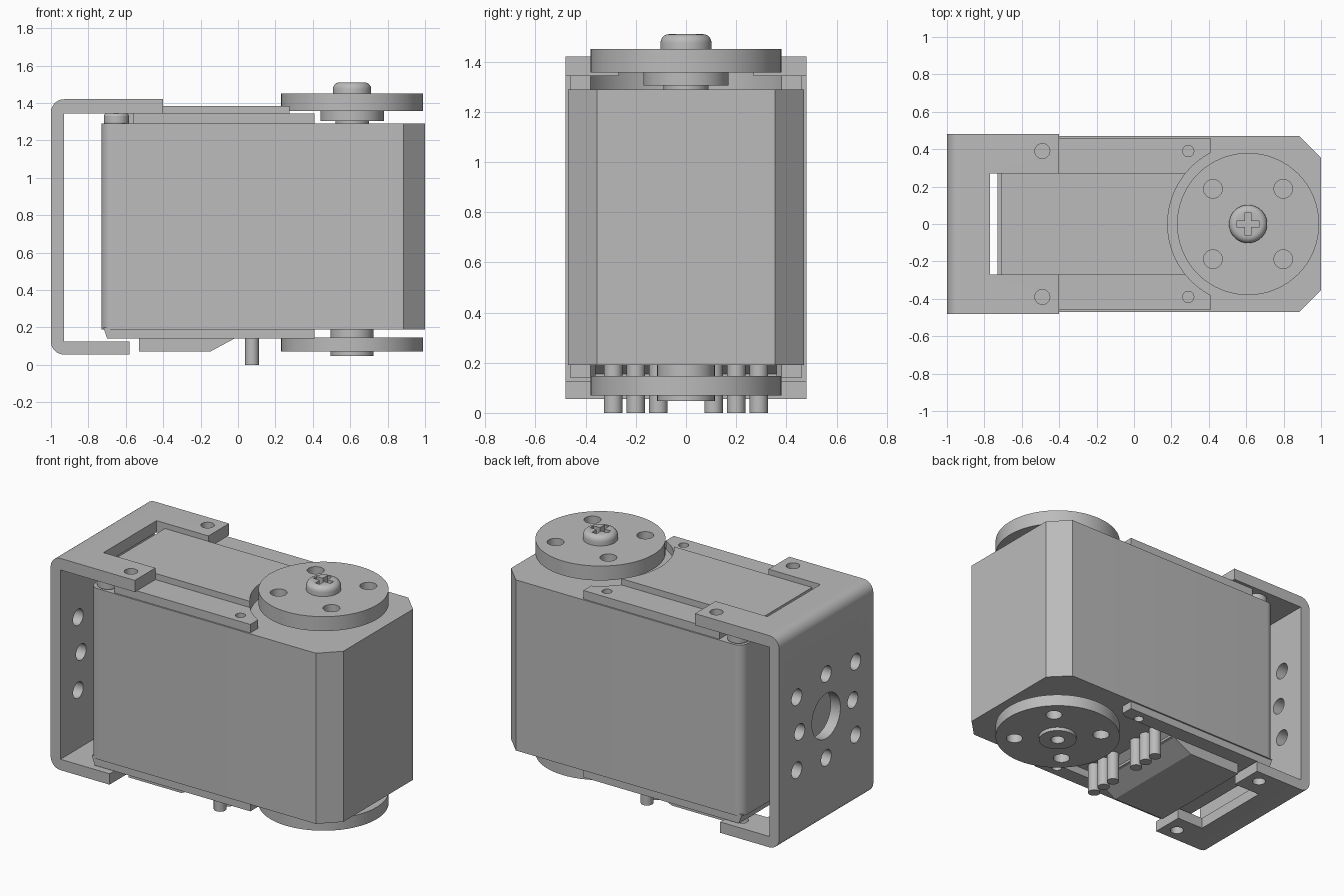
import bpy, bmesh, math
from mathutils import Vector, Matrix

old = bpy.data.objects.get("Cube")
if old:
    bpy.data.objects.remove(old, do_unlink=True)

grey = bpy.data.materials.new("Plain grey")
grey.use_nodes = True
tone = (0.5, 0.5, 0.5, 1)
grey.diffuse_color = tone
grey.node_tree.nodes["Principled BSDF"].inputs["Base Color"].default_value = tone


def finish(name, bm):
    bmesh.ops.recalc_face_normals(bm, faces=bm.faces)
    me = bpy.data.meshes.new(name)
    bm.to_mesh(me)
    bm.free()
    me.materials.append(grey)
    ob = bpy.data.objects.new(name, me)
    bpy.context.collection.objects.link(ob)
    return ob


def prism(name, outline, lo, hi, axis="z"):
    """Extrude a closed 2D outline along z, or an xz outline along y."""
    bm = bmesh.new()
    place = (lambda p, d: (p[0], p[1], d)) if axis == "z" else (lambda p, d: (p[0], d, p[1]))
    face = bm.faces.new([bm.verts.new(place(p, lo)) for p in outline])
    out = bmesh.ops.extrude_face_region(bm, geom=[face])
    step = Vector(place((0, 0), hi - lo))
    bmesh.ops.translate(bm, vec=step, verts=[v for v in out["geom"] if isinstance(v, bmesh.types.BMVert)])
    return finish(name, bm)


def box(name, x, y, z):
    return prism(name, [(x[0], y[0]), (x[1], y[0]), (x[1], y[1]), (x[0], y[1])], z[0], z[1])


def cylinder(name, x, y, r, lo, hi, sides=64):
    ring = [(x + r * math.cos(math.tau * i / sides), y + r * math.sin(math.tau * i / sides)) for i in range(sides)]
    return prism(name, ring, lo, hi)


def corner(cx, cy, r, start, steps=8):
    """Quarter arc, counter-clockwise from the start angle in degrees."""
    return [(cx + r * math.cos(math.radians(start + 90 * i / steps)),
             cy + r * math.sin(math.radians(start + 90 * i / steps))) for i in range(steps + 1)]


def activate(ob):
    bpy.ops.object.select_all(action="DESELECT")
    ob.select_set(True)
    bpy.context.view_layer.objects.active = ob


def cut(ob, *cutters):
    for c in cutters:
        mod = ob.modifiers.new("cut", "BOOLEAN")
        mod.operation, mod.solver, mod.object = "DIFFERENCE", "EXACT", c
        activate(ob)
        bpy.ops.object.modifier_apply(modifier=mod.name)
        bpy.data.objects.remove(c, do_unlink=True)


def smooth(ob):
    activate(ob)
    bpy.ops.object.shade_smooth_by_angle(angle=math.radians(30))


AXLE = 0.61      # x of the output shaft
SIDES = ((1, "back"), (-1, "front"))

# Main housing: chamfered at the shaft end, rounded at the other
outline = [(0.885, -0.47), (1, -0.355), (1, 0.355), (0.885, 0.47)]
outline += corner(-0.67, 0.41, 0.06, 90) + corner(-0.67, -0.41, 0.06, 180)
smooth(prism("housing", outline, 0.19, 1.29))


def cover(name, x, y, z):
    """Raised cover piece with a round clearance for the horn."""
    ob = box(name, x, y, z)
    cut(ob, cylinder("cutter", AXLE, 0, 0.43, -1, 3, 96))
    return ob


# Top cover: raised middle and lower side rails with screw holes
smooth(cover("top_cover", (-0.71, 0.6), (-0.27, 0.27), (1.28, 1.385)))
for s, side in SIDES:
    top = cover("top_rail_" + side, (-0.56, 0.41), sorted((s * 0.26, s * 0.46)), (1.28, 1.345))
    low = cover("bottom_rail_" + side, (-0.1, 0.41), sorted((s * 0.36, s * 0.46)), (0.14, 0.2))
    for rail in (top, low):
        cut(rail, cylinder("cutter", 0.29, s * 0.39, 0.03, -1, 3, 24))
        smooth(rail)
    # Rounded screw heads on the corners of the case
    head = cylinder("case_screw_" + side, -0.65, s * 0.39, 0.067, 1.28, 1.345, 32)
    bev = head.modifiers.new("round", "BEVEL")
    bev.width, bev.segments = 0.015, 3
    smooth(head)

# Bottom cover with tapered edge, and the sloped connector hump
base = box("bottom_cover", (-0.72, 0), (-0.46, 0.46), (0.14, 0.2))
bm = bmesh.new()
bm.from_mesh(base.data)
for v in bm.verts:
    if v.co.z < 0.17 and v.co.x < -0.5:
        v.co.x += 0.02
bm.to_mesh(base.data)
bm.free()
prism("connector_hump", [(-0.53, 0.15), (-0.53, 0.07), (-0.15, 0.07), (-0.02, 0.14), (0.05, 0.192), (-0.3, 0.192)],
      -0.36, 0.36, "y")

# Two rows of connector pins
for s, side in SIDES:
    for i in range(3):
        smooth(cylinder("pin_%s_%d" % (side, i + 1), 0.075, s * (0.11 + 0.09 * i), 0.037, 0, 0.2, 24))

# C-shaped mounting bracket
profile = [(-0.58, 0.055), (-0.58, 0.125), (-0.93, 0.125), (-0.93, 1.345), (-0.4, 1.345), (-0.4, 1.42)]
profile += corner(-0.93, 1.35, 0.07, 90) + corner(-0.93, 0.125, 0.07, 180)
bracket = prism("mounting_bracket", profile, -0.48, 0.48, "y")
cut(bracket, box("cutter", (-0.77, 0), (-0.27, 0.27), (-1, 3)))
for s, side in SIDES:
    cut(bracket, cylinder("cutter", -0.49, s * 0.39, 0.04, 1, 2, 24),
        cylinder("cutter", -0.67, s * 0.39, 0.04, -1, 0.5, 24))
# Hole pattern in the bracket's end plate
holes = [(0, 0, 0.145), (0, 0.27, 0.052), (0, -0.27, 0.052), (0.27, 0, 0.052), (-0.27, 0, 0.052)]
holes += [(a * 0.3, b * 0.235, 0.052) for a in (1, -1) for b in (1, -1)]
for y, z, r in holes:
    drill = cylinder("cutter", 0, 0, r, -0.2, 0.2, 32)
    drill.matrix_world = Matrix.Translation((-0.965, y, 0.737 + z)) @ Matrix.Rotation(math.pi / 2, 4, "Y")
    bpy.context.view_layer.update()
    cut(bracket, drill)
smooth(bracket)

# Round horns above and below, each with four mounting holes
for name, lo, hi in (("top_horn", 1.357, 1.45), ("bottom_horn", 0.07, 0.147)):
    horn = cylinder(name, AXLE, 0, 0.38, lo, hi, 96)
    for a in (1, -1):
        for b in (1, -1):
            cut(horn, cylinder("cutter", AXLE + a * 0.188, b * 0.188, 0.05, -1, 3, 32))
    if name == "bottom_horn":
        cut(horn, cylinder("cutter", AXLE, 0, 0.06, -1, 3, 32))
    smooth(horn)
smooth(cylinder("top_hub", AXLE, 0, 0.17, 1.305, 1.36))
smooth(cylinder("top_shaft", AXLE, 0, 0.09, 1.28, 1.31))
lower_hub = cylinder("bottom_hub", AXLE, 0, 0.115, 0.047, 0.2)
cut(lower_hub, cylinder("cutter", AXLE, 0, 0.042, 0, 0.13, 32))
smooth(lower_hub)

# Horn screw with a domed edge and a cross recess
screw = cylinder("horn_screw", AXLE, 0, 0.102, 1.44, 1.51)
bm = bmesh.new()
bm.from_mesh(screw.data)
rim = [e for e in bm.edges if all(v.co.z > 1.5 for v in e.verts)]
bmesh.ops.bevel(bm, geom=rim, offset=0.035, segments=5, profile=0.5, affect="EDGES")
bm.to_mesh(screw.data)
bm.free()
cut(screw, box("cutter", (AXLE - 0.062, AXLE + 0.062), (-0.016, 0.016), (1.46, 1.6)),
    box("cutter", (AXLE - 0.016, AXLE + 0.016), (-0.062, 0.062), (1.46, 1.6)))
smooth(screw)
